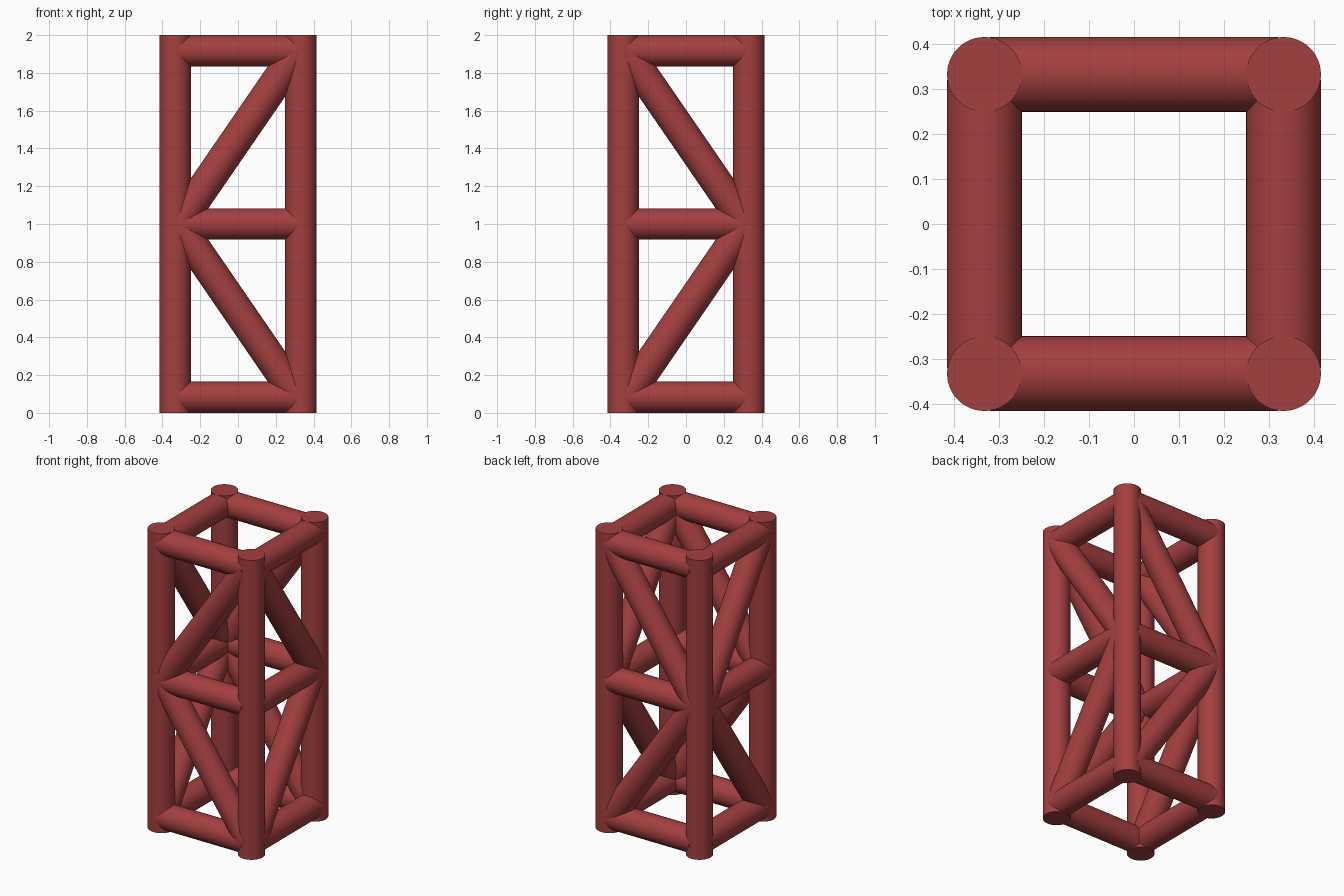
import bpy
from mathutils import Vector

if "Cube" in bpy.data.objects:
    bpy.data.objects.remove(bpy.data.objects["Cube"])

R = 0.0833           # tube radius
C = 0.333            # post centre distance
E = 0.315            # strut ends, buried in the posts
LOW, MID, TOP = R, 1.0, 2 - R

red = bpy.data.materials.new("red")
red.diffuse_color = (0.37, 0.05, 0.05, 1)
red.use_nodes = True
red.node_tree.nodes["Principled BSDF"].inputs["Base Color"].default_value = red.diffuse_color


def tube(name, a, b):
    """Smooth capped cylinder from a to b."""
    a, b = Vector(a), Vector(b)
    d = b - a
    bpy.ops.mesh.primitive_cylinder_add(
        vertices=48, radius=R, depth=d.length, location=(a + b) / 2,
        rotation=d.to_track_quat('Z', 'Y').to_euler())
    ob = bpy.context.object
    ob.name = name
    ob.data.materials.append(red)
    bpy.ops.object.shade_smooth_by_angle()


# corner posts
for sx in (-1, 1):
    for sy in (-1, 1):
        tube("corner_post", (sx * C, sy * C, 0), (sx * C, sy * C, 2))

# each side: a point function (u along the side, z up) and the side of the
# middle node where both diagonals meet
sides = {
    "front": (lambda u, z: (u, -C, z), -1),
    "back": (lambda u, z: (u, C, z), -1),
    "left": (lambda u, z: (-C, u, z), 1),
    "right": (lambda u, z: (C, u, z), 1),
}
for name, (p, s) in sides.items():
    # horizontal rails
    for z in (LOW, MID, TOP):
        tube(name + "_rail", p(-E, z), p(E, z))
    # diagonal braces
    for z in (LOW, TOP):
        tube(name + "_brace", p(s * E, MID), p(-s * E, z))
